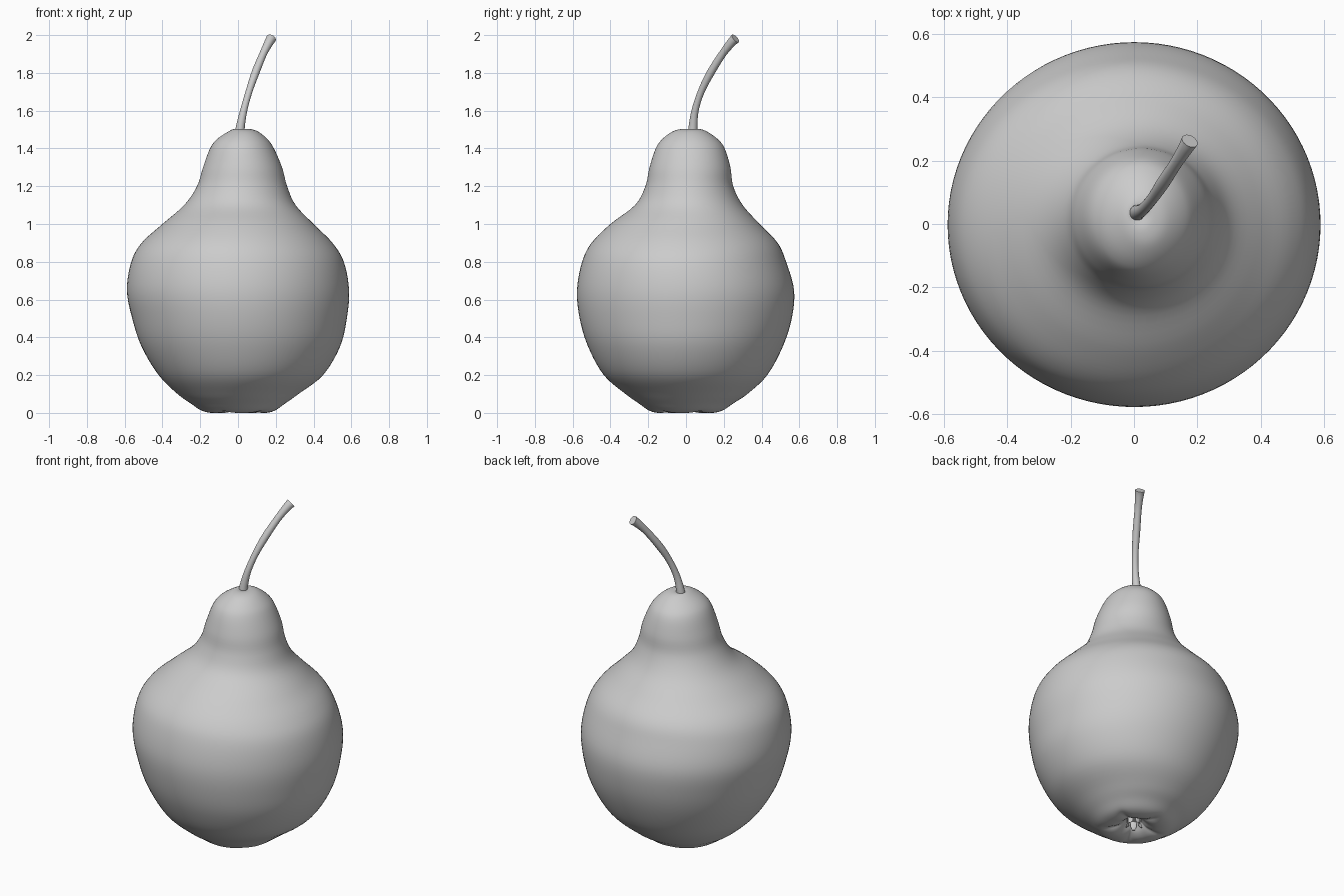
import bpy, bmesh, math
from mathutils import Vector

if "Cube" in bpy.data.objects:
    bpy.data.objects.remove(bpy.data.objects["Cube"])

grey = bpy.data.materials.new("plain grey")
grey.diffuse_color = (0.6, 0.6, 0.6, 1)
grey.use_nodes = True
grey.node_tree.nodes["Principled BSDF"].inputs["Base Color"].default_value = grey.diffuse_color


def spline(rows, steps):
    """Catmull-Rom interpolation through rows of numbers."""
    out = []
    for i in range(len(rows) - 1):
        p0, p1 = rows[max(i - 1, 0)], rows[i]
        p2, p3 = rows[i + 1], rows[min(i + 2, len(rows) - 1)]
        for s in range(steps):
            t = s / steps
            out.append([0.5 * (2 * b + (c - a) * t + (2 * a - 5 * b + 4 * c - d) * t * t
                               + (3 * b - a - 3 * c + d) * t ** 3)
                        for a, b, c, d in zip(p0, p1, p2, p3)])
    out.append(list(rows[-1]))
    return out


def loft(name, rings, angle=50):
    """Skin closed rings of points, capped at both ends."""
    bm = bmesh.new()
    loops = [[bm.verts.new(p) for p in ring] for ring in rings]
    n = len(loops[0])
    for a, b in zip(loops, loops[1:]):
        for i in range(n):
            j = (i + 1) % n
            bm.faces.new((a[i], a[j], b[j], b[i]))
    bm.faces.new(loops[0][::-1])
    bm.faces.new(loops[-1])
    bmesh.ops.recalc_face_normals(bm, faces=bm.faces)
    mesh = bpy.data.meshes.new(name)
    bm.to_mesh(mesh)
    bm.free()
    mesh.materials.append(grey)
    obj = bpy.data.objects.new(name, mesh)
    bpy.context.collection.objects.link(obj)
    bpy.ops.object.select_all(action='DESELECT')
    obj.select_set(True)
    bpy.context.view_layer.objects.active = obj
    bpy.ops.object.shade_smooth_by_angle(angle=math.radians(angle))
    return obj


# Fruit body: height, then left, right, front and back extents
profile = [
    (0.060, -0.01, 0.01, -0.01, 0.01),
    (0.055, -0.04, 0.04, -0.04, 0.04),
    (0.018, -0.08, 0.08, -0.08, 0.08),
    (0.000, -0.13, 0.13, -0.13, 0.13),
    (0.010, -0.19, 0.19, -0.19, 0.19),
    (0.05, -0.25, 0.25, -0.25, 0.25),
    (0.10, -0.32, 0.32, -0.32, 0.325),
    (0.20, -0.42, 0.45, -0.435, 0.43),
    (0.35, -0.51, 0.54, -0.518, 0.512),
    (0.50, -0.56, 0.576, -0.563, 0.56),
    (0.65, -0.588, 0.588, -0.577, 0.572),
    (0.80, -0.565, 0.56, -0.55, 0.53),
    (0.90, -0.51, 0.50, -0.50, 0.485),
    (1.00, -0.40, 0.40, -0.40, 0.39),
    (1.10, -0.285, 0.305, -0.27, 0.30),
    (1.20, -0.217, 0.26, -0.215, 0.25),
    (1.30, -0.185, 0.233, -0.193, 0.235),
    (1.40, -0.148, 0.19, -0.16, 0.205),
    (1.45, -0.11, 0.155, -0.125, 0.167),
    (1.49, -0.05, 0.105, -0.07, 0.11),
    (1.503, -0.02, 0.06, -0.02, 0.07),
    (1.497, 0.00, 0.03, 0.02, 0.04),
]
SEG = 100
rings = []
for z, x0, x1, y0, y1 in spline(profile, 5):
    ring = []
    for i in range(SEG):
        a = 2 * math.pi * i / SEG
        r = (x1 - x0) / 2
        # five soft puckers around the blossom end
        pucker = 0.0
        if z < 0.1:
            pucker = 0.018 * math.exp(-((r - 0.12) / 0.055) ** 2)
        lift = pucker * (1 - abs(math.cos(2.5 * a + 0.4))) ** 2
        ring.append(((x0 + x1) / 2 + r * math.cos(a),
                     (y0 + y1) / 2 + (y1 - y0) / 2 * math.sin(a),
                     max(z, 0) + lift))
    rings.append(ring)
loft("pear_body", rings, 80)

# Stem: x, y, z and radius along a bending path
path = spline([
    (0.010, 0.036, 1.46, 0.027),
    (0.012, 0.037, 1.51, 0.024),
    (0.030, 0.048, 1.60, 0.019),
    (0.058, 0.080, 1.70, 0.018),
    (0.092, 0.130, 1.80, 0.021),
    (0.133, 0.193, 1.90, 0.020),
    (0.163, 0.240, 1.96, 0.024),
    (0.176, 0.262, 1.982, 0.027),
], 5)
rings = []
for k, (x, y, z, r) in enumerate(path):
    a, b = path[max(k - 1, 0)], path[min(k + 1, len(path) - 1)]
    t = (Vector(b[:3]) - Vector(a[:3])).normalized()
    u = t.cross(Vector((1, -1, 0))).normalized()
    v = t.cross(u)
    rings.append([Vector((x, y, z)) + r * (u * math.cos(q) + v * math.sin(q))
                  for q in (2 * math.pi * i / 20 for i in range(20))])
loft("stem", rings)

# Dried sepals in the hollow at the base
for s in range(5):
    a = 2 * math.pi * s / 5 + 0.3
    out = Vector((math.cos(a), math.sin(a), 0))
    side = Vector((-math.sin(a), math.cos(a), 0))
    rings = []
    for r, z, w in ((0.035, 0.065, 0.016), (0.034, 0.03, 0.017), (0.045, 0.012, 0.008)):
        c = out * r + Vector((0, 0, z))
        rings.append([c + side * w, c + out * 0.005, c - side * w, c - out * 0.005])
    loft("sepal_%d" % (s + 1), rings)
